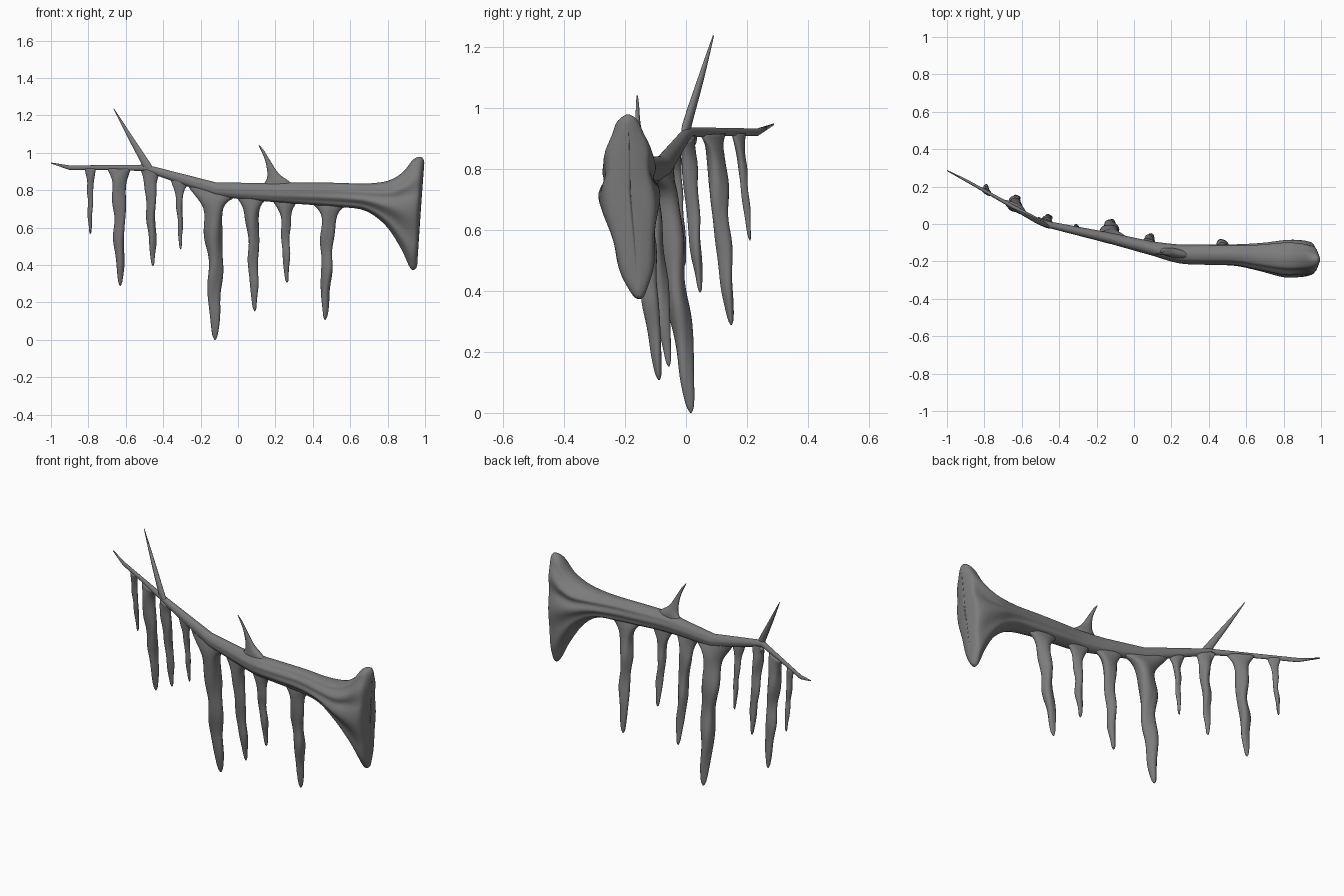
import bpy, bmesh, math
from mathutils import Vector

if "Cube" in bpy.data.objects:
    bpy.data.objects.remove(bpy.data.objects["Cube"])

bark = bpy.data.materials.new("dark_bark")
bark.diffuse_color = (.2, .2, .2, 1)
bark.use_nodes = True
bark.node_tree.nodes["Principled BSDF"].inputs["Base Color"].default_value = bark.diffuse_color


def smooth_rows(rows, steps):
    """Catmull-Rom interpolation of tuples of numbers."""
    out = []
    n = len(rows)
    for i in range(n - 1):
        p0, p1, p2, p3 = rows[max(i - 1, 0)], rows[i], rows[i + 1], rows[min(i + 2, n - 1)]
        for s in range(steps):
            t = s / steps
            out.append([0.5 * (2 * b + (c - a) * t + (2 * a - 5 * b + 4 * c - d) * t * t
                               + (3 * b - a - 3 * c + d) * t ** 3)
                        for a, b, c, d in zip(p0, p1, p2, p3)])
    out.append(list(rows[-1]))
    return out


def loft(name, rings):
    """Skin a list of closed rings, with a point fan at both ends."""
    bm = bmesh.new()
    vr = [[bm.verts.new(p) for p in r] for r in rings]
    n = len(vr[0])
    for a, b in zip(vr, vr[1:]):
        for j in range(n):
            bm.faces.new((a[j], a[(j + 1) % n], b[(j + 1) % n], b[j]))
    for r in (vr[0], vr[-1]):
        c = bm.verts.new(sum((v.co for v in r), Vector()) / n)
        for j in range(n):
            bm.faces.new((r[j], r[(j + 1) % n], c))
    bmesh.ops.recalc_face_normals(bm, faces=bm.faces)
    for f in bm.faces:
        f.smooth = True
    me = bpy.data.meshes.new(name)
    bm.to_mesh(me)
    bm.free()
    me.materials.append(bark)
    ob = bpy.data.objects.new(name, me)
    bpy.context.collection.objects.link(ob)
    return ob


# Main branch: x, top z, bottom z, y, half width
thin = [(-1.0, .948, .942, .286, .003), (-.9, .932, .908, .234, .008),
        (-.7, .934, .908, .122, .011), (-.5, .936, .902, .01, .016),
        (-.45, .926, .884, -.005, .018), (-.12, .842, .766, -.078, .03),
        (.1, .838, .745, -.132, .038), (.24, .841, .732, -.16, .05),
        (.38, .841, .722, -.164, .054),
        (.54, .839, .71, -.166, .056), (.68, .835, .69, -.177, .073)]
rows = [(x, zt, x, (zt + zb) / 2, x, zb, y, w, max(.12, min(.6, x)))
        for x, zt, zb, y, w in thin]
# Flared broken end: top x z, widest x z, bottom x z, y, half width, groove depth
rows += [(.80, .85, .80, .745, .79, .61, -.185, .092, .8),
         (.88, .895, .88, .745, .87, .49, -.187, .09, 1),
         (.935, .962, .94, .75, .92, .385, -.19, .083, .8),
         (.975, .978, .965, .75, .945, .376, -.19, .07, .5),
         (.993, .962, .975, .75, .957, .395, -.19, .037, .3),
         (.996, .945, .98, .75, .960, .43, -.19, .004, .0)]
N = 80
rings = []
for xt, zt, xm, zm, xb, zb, y, w, g in rows[:6] + smooth_rows(rows[6:], 5):
    ring = []
    for j in range(N):
        a = 2 * math.pi * j / N
        c, s = math.cos(a), math.sin(a)
        ex, ez = (xt, zt) if s > 0 else (xb, zb)
        k = abs(s)
        # bark grooves on the two sides, lower tip leaning back
        wob = 1 + g * (.1 * math.sin(9 * a + 1 + 2 * xm) + .05 * math.sin(5 * a - 3 * xm))
        lean = max(0, -s) * max(0, zm - zb - .1) * .13
        ring.append(Vector((xm + (ex - xm) * k, y + lean + w * c * wob,
                            zm + (ez - zm) * s * (1 if s > 0 else -1))))
    rings.append(ring)
loft("branch", rings)


# Hanging strands: x top, x tip, z top, z tip, y top, y tip, half width, top flare
strands = [(-.79, -.79, .915, .565, .172, .21, .016, 1.6),
           (-.637, -.63, .914, .288, .088, .148, .034, 1.6),
           (-.47, -.455, .902, .395, .002, .046, .027, 1.7),
           (-.315, -.307, .855, .483, -.036, -.005, .017, 2.6),
           (-.13, -.122, .795, .0, -.075, .016, .046, 2.9),
           (.072, .09, .77, .152, -.122, -.056, .032, 2.6),
           (.25, .262, .76, .305, -.155, -.115, .025, 2.8),
           (.485, .465, .745, .107, -.155, -.088, .035, 2.6)]
# fraction down the strand, relative width
taper = [(0, 1.1), (.12, 1.05), (.3, 1.0), (.45, .85), (.6, .82), (.75, .7),
         (.9, .46), (.965, .32), (.99, .17), (1, .05)]


def slopes(x):
    """Direction of the branch at x: dy/dx and dz/dx."""
    for a, b in zip(thin, thin[1:]):
        if a[0] <= x <= b[0]:
            d = b[0] - a[0]
            return (b[3] - a[3]) / d, (b[2] - a[2]) / d


for i, (x0, x1, z0, z1, y0, y1, w, fl) in enumerate(strands):
    sy = slopes(x0)[0]
    rings = []
    for t, r in smooth_rows(taper, 5):
        wig = math.sin(t * 15 + i * 1.7) * .13 * w * math.sin(math.pi * t)
        depth = (z0 - z1) * t
        root = math.exp(-(depth / .05) ** 1.5)
        flare = 1 + (fl - 1) * root
        cx, cy = x0 + (x1 - x0) * t + wig, y0 + (y1 - y0) * t - wig * .6
        hw = w * r * (1 + .05 * math.sin(t * 21 + i * 2))
        deep = min(hw * .9, hw * .9 * (1 - root) + .022 * root)
        ring = []
        for j in range(24):
            a = 2 * math.pi * j / 24
            lump = 1 + .1 * math.sin(3 * a + t * 7 + i) * (1 - root)
            dx = hw * flare * lump * math.cos(a)
            # the flared root follows the branch on both of its sides
            dy = root * dx * slopes(x0 + dx)[0]
            dz = root * dx * slopes(x0 + dx)[1]
            ring.append(Vector((cx + dx, cy + dy + deep * lump * math.sin(a),
                                z0 - depth + dz)))
        rings.append(ring)
    loft(f"hanging_strand_{i + 1}", rings)


# Bare twigs on top: x, y, z, half width x, half width y
twigs = {"long_twig": [(-.475, -.002, .905, .03, .01), (-.497, .005, .95, .024, .014),
                       (-.58, .047, 1.09, .014, .01), (-.665, .09, 1.237, .002, .002)],
         "short_twig": [(.22, -.156, .81, .11, .025), (.21, -.155, .848, .062, .025),
                        (.187, -.156, .89, .03, .016), (.16, -.158, .955, .014, .008),
                        (.132, -.159, 1.01, .008, .005), (.112, -.16, 1.04, .003, .002)]}
for name, path in twigs.items():
    loft(name, [[Vector((x + a * math.cos(k * math.pi / 8),
                         y - a * math.cos(k * math.pi / 8) * (.15 if x > 0 else .3)
                         + b * math.sin(k * math.pi / 8), z)) for k in range(16)]
                for x, y, z, a, b in smooth_rows(path, 5)])
